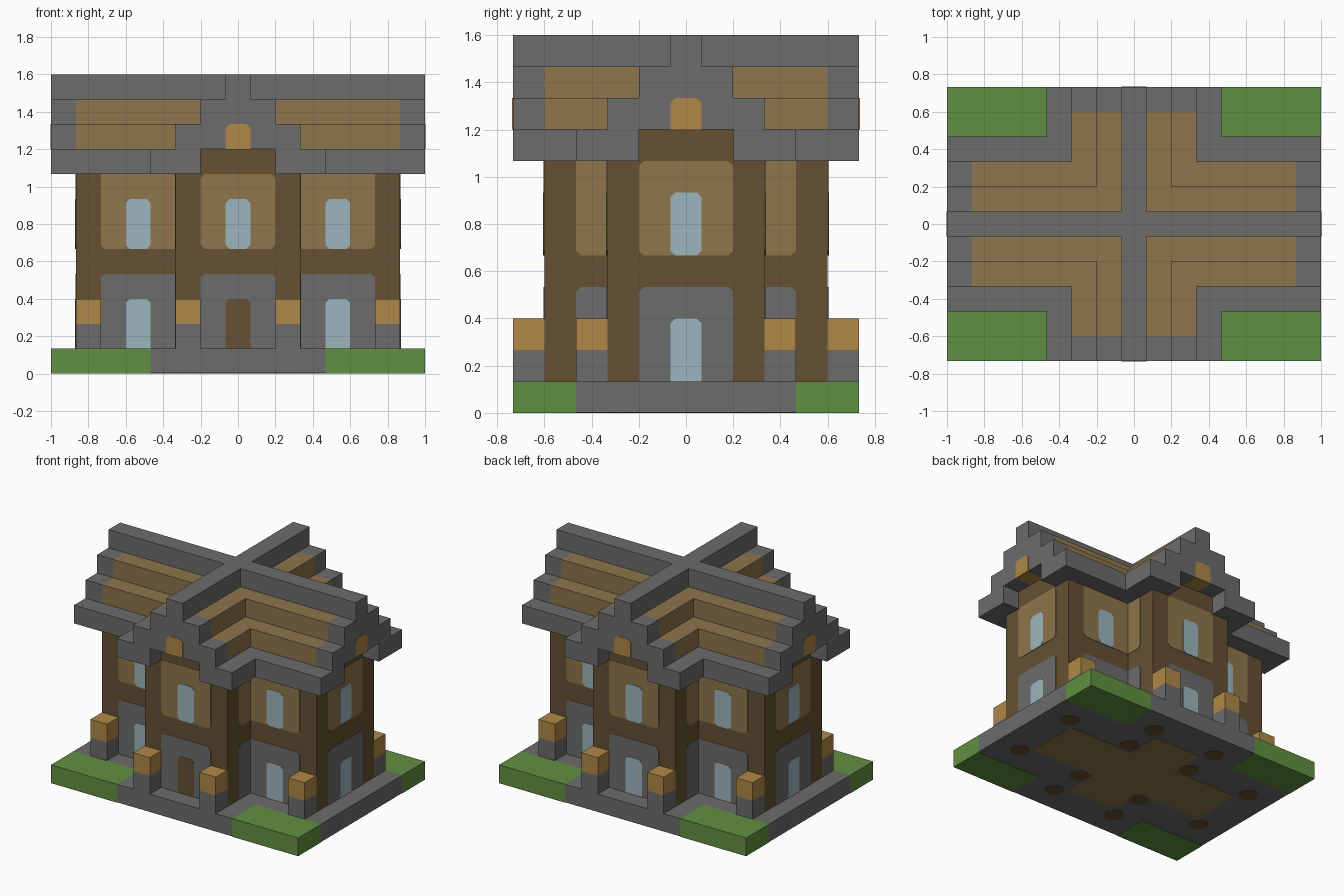
import bpy, bmesh, math
from mathutils import Matrix

cube = bpy.data.objects.get("Cube")
if cube:
    bpy.data.objects.remove(cube)

U = 2 / 15      # one block
T = 0.02        # plate thickness in blocks
CUT = 0.16      # corner cut of painted panels in blocks


def material(name, rgb):
    lin = [((c / 255 + 0.055) / 1.055) ** 2.4 for c in rgb] + [1]
    m = bpy.data.materials.new(name)
    m.use_nodes = True
    m.diffuse_color = lin
    m.node_tree.nodes["Principled BSDF"].inputs["Base Color"].default_value = lin
    return m


STONE = material("stone grey", (108, 108, 108))
TAN = material("plank tan", (142, 117, 76))
BROWN = material("timber brown", (102, 80, 51))
ORANGE = material("lamp orange", (175, 135, 70))
GLASS = material("window blue", (156, 181, 189))
GRASS = material("grass green", (97, 144, 65))


def prism(name, mat, outline, low, high, frame=Matrix()):
    """Extrude a flat outline from low to high, in block units."""
    bm = bmesh.new()
    face = bm.faces.new([bm.verts.new((x, y, low)) for x, y in outline])
    top = bmesh.ops.extrude_face_region(bm, geom=[face])["geom"]
    verts = [v for v in top if isinstance(v, bmesh.types.BMVert)]
    bmesh.ops.translate(bm, verts=verts, vec=(0, 0, high - low))
    bm.transform(Matrix.Scale(U, 4) @ frame)
    bmesh.ops.recalc_face_normals(bm, faces=bm.faces)
    mesh = bpy.data.meshes.new(name)
    bm.to_mesh(mesh)
    bm.free()
    mesh.materials.append(mat)
    bpy.context.collection.objects.link(bpy.data.objects.new(name, mesh))


def box(name, mat, x0, x1, y0, y1, z0, z1, frame=Matrix()):
    prism(name, mat, [(x0, y0), (x1, y0), (x1, y1), (x0, y1)], z0, z1, frame)


def cross(name, mat, lx, ly, w, z0, z1):
    """Plus-shaped block: arm half-lengths lx and ly, arm half-width w."""
    quarter = [(lx, w), (w, w), (w, ly)]
    pts = quarter + [(-x, y) for x, y in reversed(quarter)]
    pts += [(-x, -y) for x, y in pts]
    prism(name, mat, pts, z0, z1)


def plate(name, mat, side, dist, s0, s1, z0, z1, corners="abcd", layer=0):
    """Thin panel on a wall; corners a-d run from bottom left, counterclockwise."""
    c = CUT
    cuts = {"a": [(s0, z0 + c), (s0 + c, z0)], "b": [(s1 - c, z0), (s1, z0 + c)],
            "c": [(s1, z1 - c), (s1 - c, z1)], "d": [(s0 + c, z1), (s0, z1 - c)]}
    square = {"a": (s0, z0), "b": (s1, z0), "c": (s1, z1), "d": (s0, z1)}
    pts = []
    for k in "abcd":
        pts += cuts[k] if k in corners else [square[k]]
    frame = turn(side) @ Matrix.Rotation(math.pi / 2, 4, "X")
    prism(name, mat, pts, dist - T, dist + T * (1 + layer), frame)


def turn(side):
    return Matrix.Rotation(side * math.pi / 2, 4, "Z")


# Ground
cross("base_slab", STONE, 7.5, 5.5, 3.5, T, 1)
for sx in (-1, 1):
    for sy in (-1, 1):
        box("lawn", GRASS, sx * 3.5, sx * 7.5, sy * 3.5, sy * 5.5, 0, 1)

# Underside: floor and pillar feet
cross("floor_underside", TAN, 5.5, 3.5, 1.5, 0, 2 * T)
foot = [(0.53 * math.cos(a), 0.53 * math.sin(a))
        for a in (math.pi / 4 * (i + 0.5) for i in range(8))]
for px, py in ((6, 2), (2, 2), (2, 4)):
    for sx in (-1, 1):
        for sy in (-1, 1):
            prism("pillar_foot", BROWN, foot, 0, 2 * T,
                  Matrix.Translation((sx * px, sy * py, 0)))

# Walls and gable core
cross("timber_walls", BROWN, 6.5, 4.5, 2.5, 1, 8)
cross("gable_wall", BROWN, 6.5, 4.5, 1.5, 8, 9)

# Main facades, front first, counterclockwise
for side in range(4):
    d = 6.5 if side % 2 else 4.5
    plate("lower_panel", STONE, side, d, -1.5, 1.5, 1, 4, "cd")
    plate("upper_panel", TAN, side, d, -1.5, 1.5, 5, 8)
    if side == 0:
        plate("door", BROWN, side, d, -0.5, 0.5, 1, 3, "cd", 1)
    else:
        plate("lower_window", GLASS, side, d, -0.5, 0.5, 1, 3, "cd", 1)
    plate("upper_window", GLASS, side, d, -0.5, 0.5, 5, 7, "abcd", 1)

    # Wing flanks, beside the facade
    far = 3.5 if side % 2 else 5.5
    for m in (-1, 1):
        s0, s1 = sorted((m * 2.5, m * far))
        plate("flank_lower_panel", STONE, side, 2.5, s0, s1, 1, 4, "c" if m > 0 else "d")
        plate("flank_upper_panel", TAN, side, 2.5, s0, s1, 5, 8, "b" if m > 0 else "a")
        if side % 2 == 0:
            s = m * 4
            plate("flank_lower_window", GLASS, side, 2.5, s - 0.5, s + 0.5, 1, 3, "cd", 1)
            plate("flank_upper_window", GLASS, side, 2.5, s - 0.5, s + 0.5, 5, 7, "abcd", 1)

# Lamp posts
for px, py in ((2, 5), (6, 3)):
    for sx in (-1, 1):
        for sy in (-1, 1):
            spot = Matrix.Translation((sx * px, sy * py, 0))
            box("lamp_post", STONE, -0.5, 0.5, -0.5, 0.5, 1, 2, spot)
            box("lamp", ORANGE, -0.5, 0.5, -0.5, 0.5, 2, 3, spot)

# Stepped roof
cross("roof_lower_step", TAN, 6.5, 4.5, 2.5, 9, 10)
cross("roof_upper_step", TAN, 6.5, 4.5, 1.5, 10, 11)
cross("roof_ridge", STONE, 7.5, 5.5, 0.5, 11, 12)
for side in range(4):
    end = 7.5 if side % 2 else 5.5
    f = turn(side)
    for m in (-1, 1):
        box("eave", STONE, m * 1.5, m * 3.5, -end, -1.5, 8, 9, f)
    box("gable_lower_step", STONE, -2.5, 2.5, -end, 1 - end, 9, 10, f)
    box("gable_upper_step", STONE, -1.5, 1.5, -end, 1 - end, 10, 11, f)
    plate("gable_lamp", ORANGE, side, end, -0.5, 0.5, 9, 10, "cd")
    box("gable_lamp_underside", ORANGE, -0.5, 0.5, -end, 1 - end, 9 - T, 9 + T, f)
